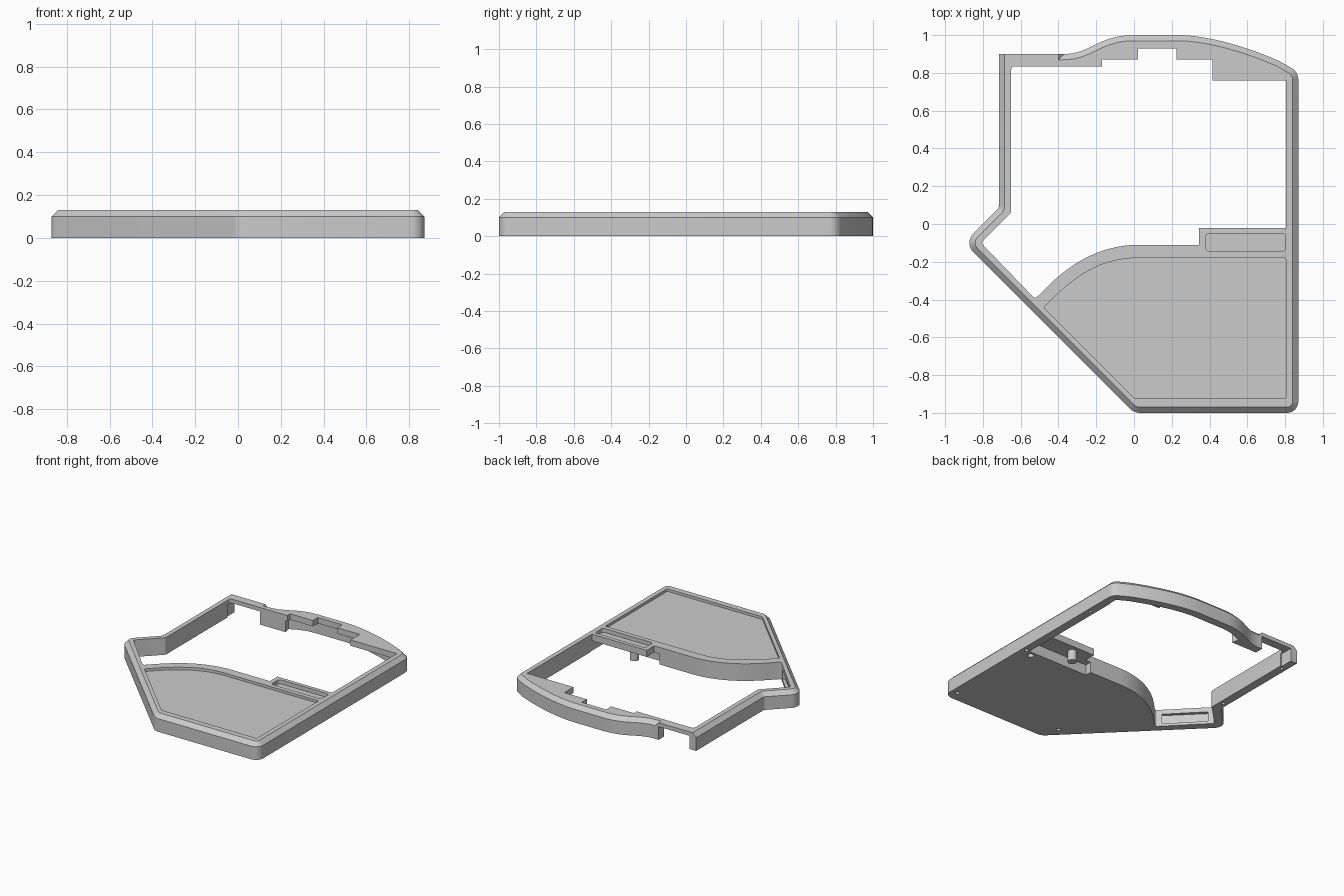
import bpy, bmesh, math
from mathutils import Vector, Matrix

cube = bpy.data.objects.get("Cube")
if cube:
    bpy.data.objects.remove(cube, do_unlink=True)

H, SHOULDER, CHAMFER = 0.13, 0.10, 0.03

grey = bpy.data.materials.new("plain_grey")
grey.use_nodes = True
GREY = (0.6, 0.6, 0.6, 1)
grey.diffuse_color = GREY
grey.node_tree.nodes["Principled BSDF"].inputs["Base Color"].default_value = GREY


def bezier(a, b, c, d, n=16):
    a, b, c, d = map(Vector, (a, b, c, d))
    out = []
    for i in range(n + 1):
        t = i / n
        s = 1 - t
        out.append(tuple(a * s**3 + b * 3 * s * s * t + c * 3 * s * t * t + d * t**3))
    return out


def rounded(points, steps=8):
    """Closed outline; a point given as (x, y, radius) becomes an arc."""
    out = []
    for i, p in enumerate(points):
        v = Vector(p[:2])
        if len(p) == 2:
            out.append(v)
            continue
        a = (Vector(points[i - 1][:2]) - v).normalized()
        b = (Vector(points[(i + 1) % len(points)][:2]) - v).normalized()
        half = a.angle(b) / 2
        reach = p[2] / math.tan(half)
        centre = v + (a + b).normalized() * (p[2] / math.sin(half))
        start, end = v + a * reach - centre, v + b * reach - centre
        a0 = math.atan2(start.y, start.x)
        sweep = (math.atan2(end.y, end.x) - a0 + math.pi) % math.tau - math.pi
        for k in range(steps + 1):
            t = a0 + sweep * k / steps
            out.append(centre + Vector((math.cos(t), math.sin(t))) * p[2])
    return out


def inset(outline, d):
    """Mitred offset towards the inside of a counter-clockwise outline."""
    out = []
    for i, v in enumerate(outline):
        a = (v - outline[i - 1]).normalized()
        b = (outline[(i + 1) % len(outline)] - v).normalized()
        na, nb = Vector((-a.y, a.x)), Vector((-b.y, b.x))
        out.append(v + (na + nb) * (d / (1 + na.dot(nb))))
    return out


def loft(name, rings):
    """Solid through (outline, z) rings of equal size."""
    bm = bmesh.new()
    loops = [[bm.verts.new((p[0], p[1], z)) for p in pts] for pts, z in rings]
    n = len(loops[0])
    for lo, hi in zip(loops, loops[1:]):
        for i in range(n):
            j = (i + 1) % n
            bm.faces.new((lo[i], lo[j], hi[j], hi[i]))
    bm.faces.new(loops[0][::-1])
    bm.faces.new(loops[-1])
    bmesh.ops.recalc_face_normals(bm, faces=bm.faces)
    me = bpy.data.meshes.new(name)
    bm.to_mesh(me)
    bm.free()
    me.materials.append(grey)
    ob = bpy.data.objects.new(name, me)
    bpy.context.collection.objects.link(ob)
    return ob


def box(x0, x1, y0, y1):
    return [(x0, y0), (x1, y0), (x1, y1), (x0, y1)]


def circle(x, y, r, n=20):
    return [(x + r * math.cos(k * math.tau / n), y + r * math.sin(k * math.tau / n))
            for k in range(n)]


def activate(ob):
    bpy.ops.object.select_all(action='DESELECT')
    ob.select_set(True)
    bpy.context.view_layer.objects.active = ob


def cut(ob, outline, z0, z1, matrix=None):
    tool = loft("cutter", [(outline, z0), (outline, z1)])
    tool.hide_render = True
    if matrix:
        tool.data.transform(matrix)
    mod = ob.modifiers.new("cut", 'BOOLEAN')
    mod.operation, mod.solver, mod.object = 'DIFFERENCE', 'EXACT', tool
    activate(ob)
    bpy.ops.object.modifier_apply(modifier=mod.name)
    bpy.data.objects.remove(tool, do_unlink=True)


# Outer body with a chamfered top edge
back_arc = bezier((0.77, 0.862), (0.62, 0.93), (0.4, 1.0), (0.23, 1.0))
back_dip = bezier((0.0, 1.0), (-0.19, 1.0), (-0.23, 0.9), (-0.37, 0.9))
outer = rounded([(0, -1, 0.08), (0.87, -1, 0.06), (0.87, 0.805, 0.07)] + back_arc + back_dip
                + [(-0.37, 1.0), (-0.715, 1.0), (-0.715, 0.085, 0.03), (-0.9, -0.1, 0.07)])
frame = loft("case_frame", [(outer, 0), (outer, SHOULDER), (inset(outer, CHAMFER), H)])

# Flat cut behind the cable strip, and the cable gap under it
cut(frame, box(-0.8, -0.37, 0.9, 1.1), -0.1, 0.3)
cut(frame, box(-0.66, -0.4, 0.8, 1.0), -0.1, 0.1)

# Main opening with stepped back edge and curved palm edge
palm_arc = bezier((0.03, -0.11), (-0.18, -0.11), (-0.35, -0.21), (-0.5, -0.375))
opening = rounded(
    palm_arc[::-1]
    + [(0.345, -0.11), (0.345, -0.02), (0.805, -0.02), (0.805, 0.76), (0.415, 0.76),
       (0.415, 0.87), (0.225, 0.87), (0.225, 0.93), (0.02, 0.93), (0.02, 0.87),
       (-0.17, 0.87), (-0.17, 0.835), (-0.65, 0.835, 0.02), (-0.65, 0.06, 0.03),
       (-0.81, -0.1, 0.015), (-0.525, -0.395, 0.015)])
cut(frame, opening, -0.1, 0.3)

# Sunken palm panel and small shelf pocket
panel_arc = bezier((0.02, -0.18), (-0.17, -0.18), (-0.31, -0.27), (-0.46, -0.425))
panel = rounded([(0.005, -0.925, 0.03), (0.805, -0.925, 0.01), (0.805, -0.18, 0.01)]
                + panel_arc + [(-0.478, -0.442, 0.01)])
cut(frame, panel, H - 0.02, 0.3)
pocket = rounded([p + (0.02,) for p in box(0.38, 0.802, -0.145, -0.05)])
cut(frame, pocket, H - 0.03, 0.3)

# Hollows under the shelf and the back plate
cut(frame, box(0.3, 0.81, -0.16, 0.0), -0.1, 0.08)
under = [p for p in inset(outer, 0.06) if p.y > 0.7 and p.x > -0.2]
cut(frame, [(-0.15, 0.7), (0.81, 0.7)] + under, -0.1, 0.085)

# Shallow recess in the inner face of the diagonal wall
turn = Matrix.Translation((-0.67, -0.25, 0)) @ Matrix.Rotation(math.radians(-45), 4, 'Z')
cut(frame, box(-0.16, 0.16, -0.02, 0.06), 0.02, 0.095, turn)

# Screw holes in the underside
for x, y, r in [(0.82, -0.92, 0.015), (-0.04, -0.86, 0.015), (0.835, -0.16, 0.015),
                (0.765, -0.2, 0.022), (0.838, 0.53, 0.012), (-0.68, 0.15, 0.012),
                (-0.68, 0.78, 0.012)]:
    cut(frame, circle(x, y, r), -0.1, 0.06)

# Support post under the shelf
post = loft("shelf_post", [(circle(0.49, -0.08, 0.032), 0.0), (circle(0.49, -0.08, 0.032), 0.082)])

for ob in (frame, post):
    activate(ob)
    bpy.ops.object.shade_smooth_by_angle(angle=math.radians(30))
